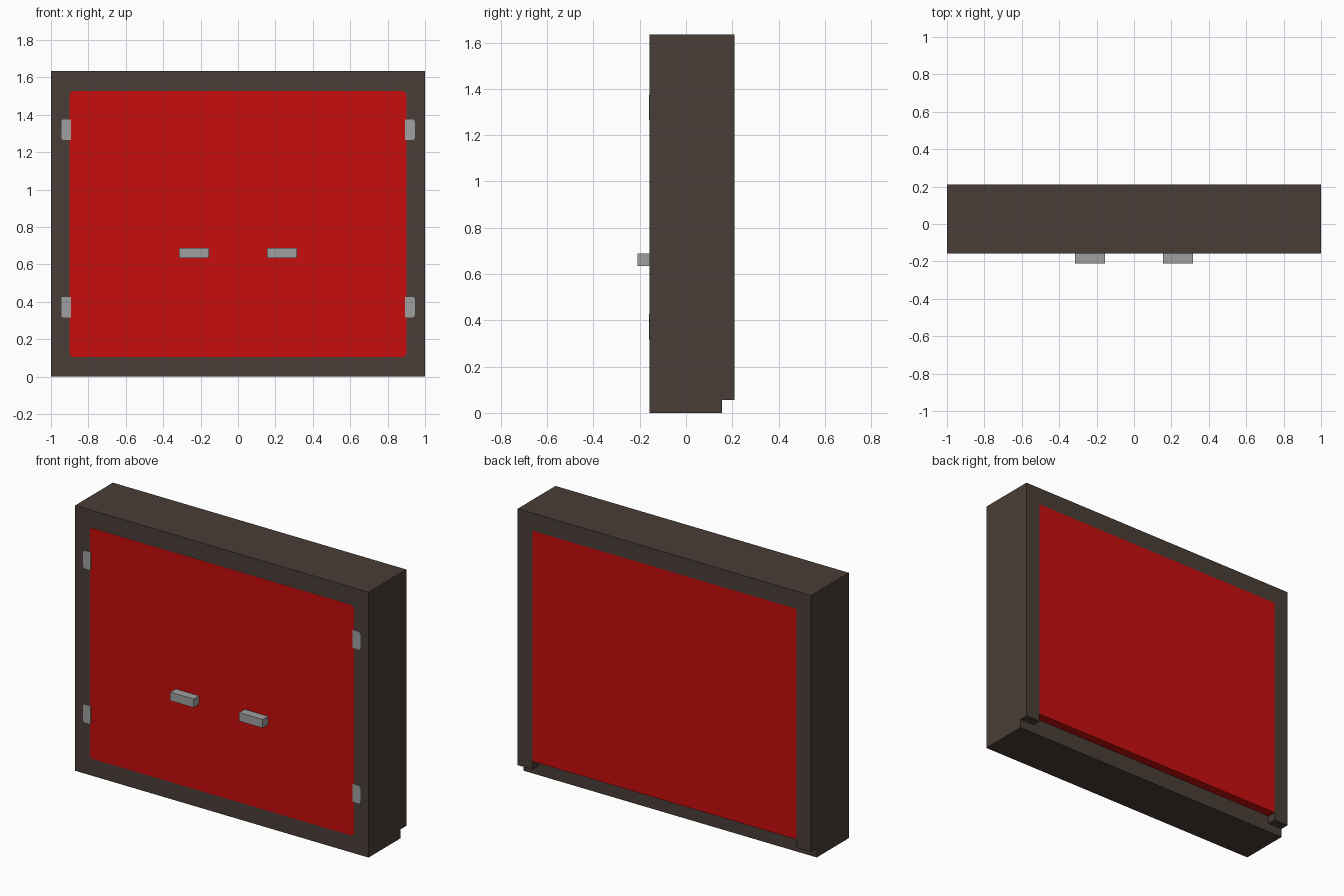
import bpy
import bmesh

cube = bpy.data.objects.get("Cube")
if cube:
    bpy.data.objects.remove(cube, do_unlink=True)


def material(name, rgb):
    mat = bpy.data.materials.new(name)
    mat.use_nodes = True
    colour = (*rgb, 1.0)
    mat.diffuse_color = colour
    mat.node_tree.nodes["Principled BSDF"].inputs["Base Color"].default_value = colour
    return mat


BROWN = material("dark brown", (0.068, 0.048, 0.038))
RED = material("red", (0.57, 0.004, 0.004))
GREY = material("grey", (0.35, 0.35, 0.35))


def prism(name, outline, y0, y1, mat, radius=0.0, round_if=lambda v: True):
    """Extrude an x-z outline from y0 to y1, rounding chosen corners first."""
    bm = bmesh.new()
    face = bm.faces.new([bm.verts.new((x, y0, z)) for x, z in outline])
    if radius:
        corners = [v for v in bm.verts if round_if(v.co)]
        bmesh.ops.bevel(bm, geom=corners, offset=radius, segments=4,
                        profile=0.5, affect='VERTICES')
        face = bm.faces[:][0]
    result = bmesh.ops.extrude_face_region(bm, geom=[face])
    moved = [g for g in result["geom"] if isinstance(g, bmesh.types.BMVert)]
    bmesh.ops.translate(bm, verts=moved, vec=(0, y1 - y0, 0))
    bmesh.ops.recalc_face_normals(bm, faces=bm.faces)
    mesh = bpy.data.meshes.new(name)
    bm.to_mesh(mesh)
    bm.free()
    mesh.materials.append(mat)
    obj = bpy.data.objects.new(name, mesh)
    bpy.context.collection.objects.link(obj)
    return obj


def rect(x0, x1, z0, z1):
    return [(x0, z0), (x1, z0), (x1, z1), (x0, z1)]


HEIGHT = 1.635
FRONT, LEDGE, BACK = -0.157, 0.155, 0.21
INNER_X, INNER_LOW, INNER_TOP = 0.9, 0.105, 1.526
STEP = 0.055

# Cabinet body
prism("cabinet_body", rect(-1, 1, 0, HEIGHT), FRONT, LEDGE, BROWN)

# Rear frame: two posts and a top rail, open over the bottom ledge
prism("rear_frame",
      [(-1, STEP), (-INNER_X, STEP), (-INNER_X, INNER_TOP), (INNER_X, INNER_TOP),
       (INNER_X, STEP), (1, STEP), (1, HEIGHT), (-1, HEIGHT)],
      LEDGE, BACK, BROWN)

# Red panels on both faces
inner = rect(-INNER_X, INNER_X, INNER_LOW, INNER_TOP)
prism("rear_panel", inner, LEDGE, BACK, RED)
prism("front_panel", inner, FRONT - 0.001, FRONT + 0.004, RED, radius=0.02)

# Hinge plates and handles, mirrored left and right
for side, s in (("left", 1), ("right", -1)):
    for level, z in (("lower", 0.372), ("upper", 1.32)):
        x0, x1 = sorted((s * 0.893, s * 0.945))
        prism(f"{side}_{level}_hinge", rect(x0, x1, z - 0.055, z + 0.055),
              FRONT - 0.002, FRONT + 0.004, GREY, radius=0.012,
              round_if=lambda co: abs(co.x) > 0.92)
    x0, x1 = sorted((s * 0.155, s * 0.315))
    prism(f"{side}_handle", rect(x0, x1, 0.635, 0.688), -0.21, FRONT, GREY)
